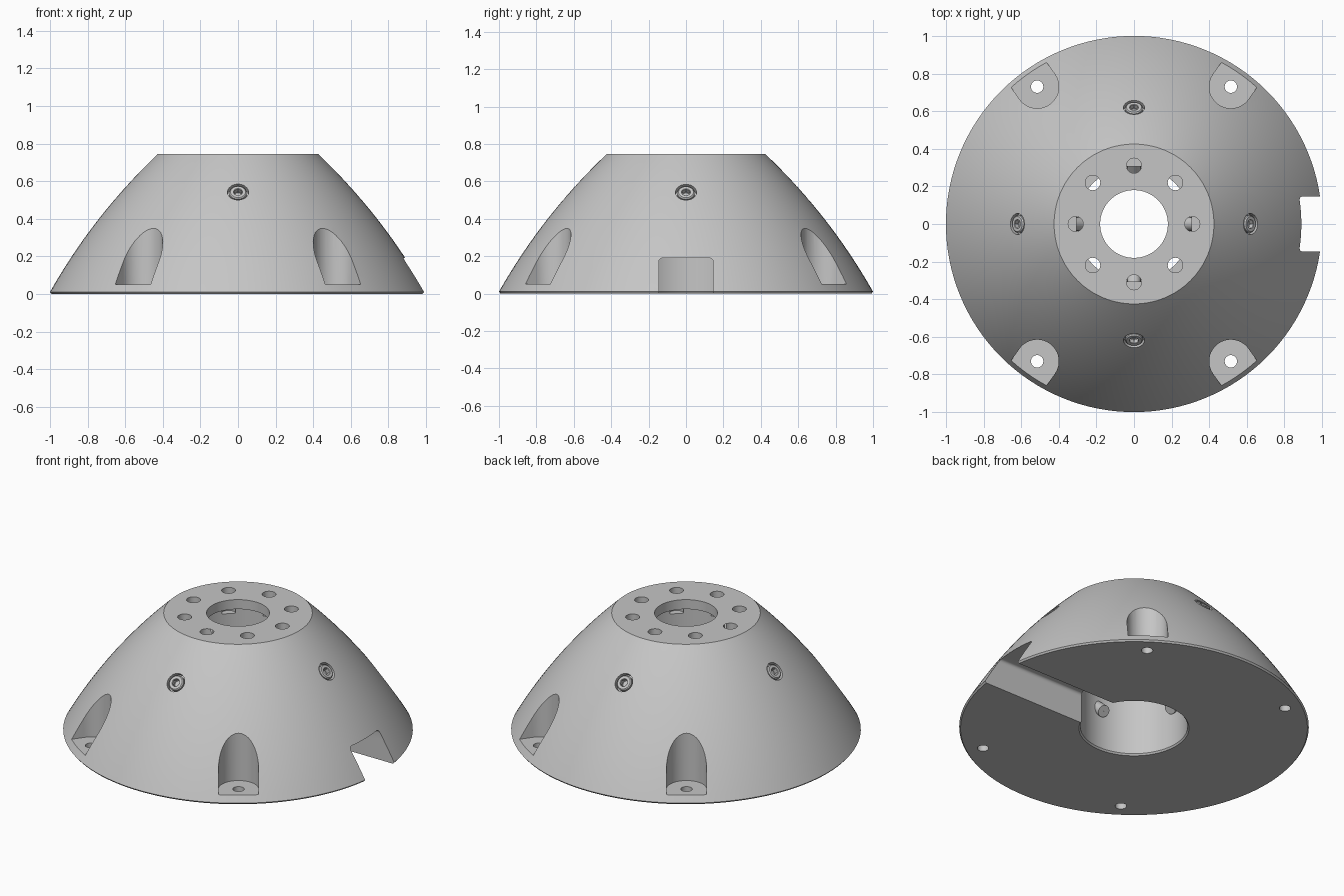
import bpy
import bmesh
from math import pi, cos, sin, radians, atan2
from mathutils import Matrix, Vector

if "Cube" in bpy.data.objects:
    bpy.data.objects.remove(bpy.data.objects["Cube"], do_unlink=True)

grey = bpy.data.materials.new("plain grey")
grey.use_nodes = True
grey.diffuse_color = (0.56, 0.56, 0.56, 1)
grey.node_tree.nodes["Principled BSDF"].inputs["Base Color"].default_value = grey.diffuse_color

Z = Vector((0, 0, 1))


def finish(bm, name):
    bmesh.ops.recalc_face_normals(bm, faces=bm.faces)
    mesh = bpy.data.meshes.new(name)
    bm.to_mesh(mesh)
    bm.free()
    mesh.materials.append(grey)
    obj = bpy.data.objects.new(name, mesh)
    bpy.context.collection.objects.link(obj)
    return obj


def lathe(name, profile, steps=128):
    """Spin a closed (radius, height) outline around z."""
    bm = bmesh.new()
    rings = [[bm.verts.new((r * cos(a), r * sin(a), z)) for r, z in profile]
             for a in (2 * pi * i / steps for i in range(steps))]
    n = len(profile)
    for i in range(steps):
        a, b = rings[i], rings[(i + 1) % steps]
        for j in range(n):
            k = (j + 1) % n
            bm.faces.new((a[j], b[j], b[k], a[k]))
    return finish(bm, name)


def prism(name, outline, bottom, top):
    """Extrude a flat outline upwards."""
    bm = bmesh.new()
    face = bm.faces.new([bm.verts.new((x, y, bottom)) for x, y in outline])
    extruded = bmesh.ops.extrude_face_region(bm, geom=[face])["geom"]
    verts = [v for v in extruded if isinstance(v, bmesh.types.BMVert)]
    bmesh.ops.translate(bm, verts=verts, vec=(0, 0, top - bottom))
    return finish(bm, name)


def circle(radius, sides, x=0, y=0):
    return [(x + radius * cos(2 * pi * i / sides), y + radius * sin(2 * pi * i / sides))
            for i in range(sides)]


def cut(target, cutter):
    cutter.hide_render = True
    mod = target.modifiers.new("cut", 'BOOLEAN')
    mod.operation = 'DIFFERENCE'
    mod.solver = 'EXACT'
    mod.object = cutter
    bpy.context.view_layer.objects.active = target
    bpy.ops.object.modifier_apply(modifier=mod.name)
    bpy.data.objects.remove(cutter, do_unlink=True)


def smooth(obj):
    bpy.ops.object.select_all(action='DESELECT')
    obj.select_set(True)
    bpy.context.view_layer.objects.active = obj
    bpy.ops.object.shade_smooth_by_angle(angle=radians(30))


# Domed body: a bowed flank between rim and flat top, with a stepped bore
rim, crown = Vector((1.0, 0.01)), Vector((0.425, 0.745))
chord = crown - rim
outward = Vector((chord.y, -chord.x)).normalized()
BOW = 0.14


def flank(t):
    return rim + chord * t + outward * BOW * t * (1 - t)


curve = [tuple(flank(i / 20)) for i in range(21)]
body = lathe("domed_body", [(0.315, 0), (0.992, 0)] + curve
             + [(0.18, 0.745), (0.18, 0.685), (0.307, 0.685), (0.307, 0.01)])

# Cable slot from the bore to the rim, with rounded upper corners
w, h, r = 0.145, 0.19, 0.02
section = [(-0.1, -w), (-0.1, w)]
for side, start in ((1, pi / 2), (-1, 0)):
    for i in range(5):
        a = start - i * pi / 8
        section.append((h - r + r * cos(a), side * (w - r) + r * sin(a)))
slot = prism("slot_cutter", section, 0.15, 1.2)
slot.data.transform(Matrix(((0, 0, 1, 0), (0, 1, 0, 0), (1, 0, 0, 0), (0, 0, 0, 1))))
slot.data.flip_normals()
cut(body, slot)

# Four foot pockets, open to the outside, each with a through hole
for sx in (1, -1):
    for sy in (1, -1):
        x, y = sx * 0.515, sy * 0.73
        pocket = [(0.115 * cos(a), 0.115 * sin(a))
                  for a in (pi / 2 + pi * i / 24 for i in range(25))]
        pocket += [(0.3, -0.115), (0.3, 0.115)]
        cutter = prism("pocket_cutter", pocket, 0.05, 0.8)
        cutter.data.transform(Matrix.Translation((x, y, 0)) @ Matrix.Rotation(atan2(y, x), 4, 'Z'))
        cut(body, cutter)
        cut(body, prism("foot_hole_cutter", circle(0.033, 24, x, y), -0.1, 0.2))

# Ring of eight bolt holes in the flat top
for i in range(8):
    a = i * pi / 4
    cut(body, prism("bolt_hole_cutter", circle(0.04, 24, 0.31 * cos(a), 0.31 * sin(a)), 0.6, 0.9))

# Four set screws square to the flank, reaching into the bore
T = 0.7
seat = flank(T)
tangent = chord + outward * BOW * (1 - 2 * T)
normal = Vector((tangent.y, 0, -tangent.x)).normalized()
tilt = Matrix.Translation((seat.x, 0, seat.y)) @ Z.rotation_difference(normal).to_matrix().to_4x4()
for i, label in enumerate(("left", "back", "right", "front")):
    place = Matrix.Rotation(i * pi / 2, 4, 'Z') @ tilt
    bore = prism("screw_seat_cutter", circle(0.056, 32), -0.03, 0.1)
    bore.data.transform(place)
    cut(body, bore)
    screw = lathe(label + "_set_screw", [(0.02, -0.03), (0.02, -0.004), (0.024, 0), (0.04, 0),
                                         (0.046, -0.006), (0.046, -0.04), (0.036, -0.045),
                                         (0.036, -0.47), (0.001, -0.47), (0.001, -0.03)], 32)
    socket = prism("socket_cutter", circle(0.024, 6), -0.025, 0.1)
    cut(screw, socket)
    screw.data.transform(place)
    smooth(screw)

smooth(body)
